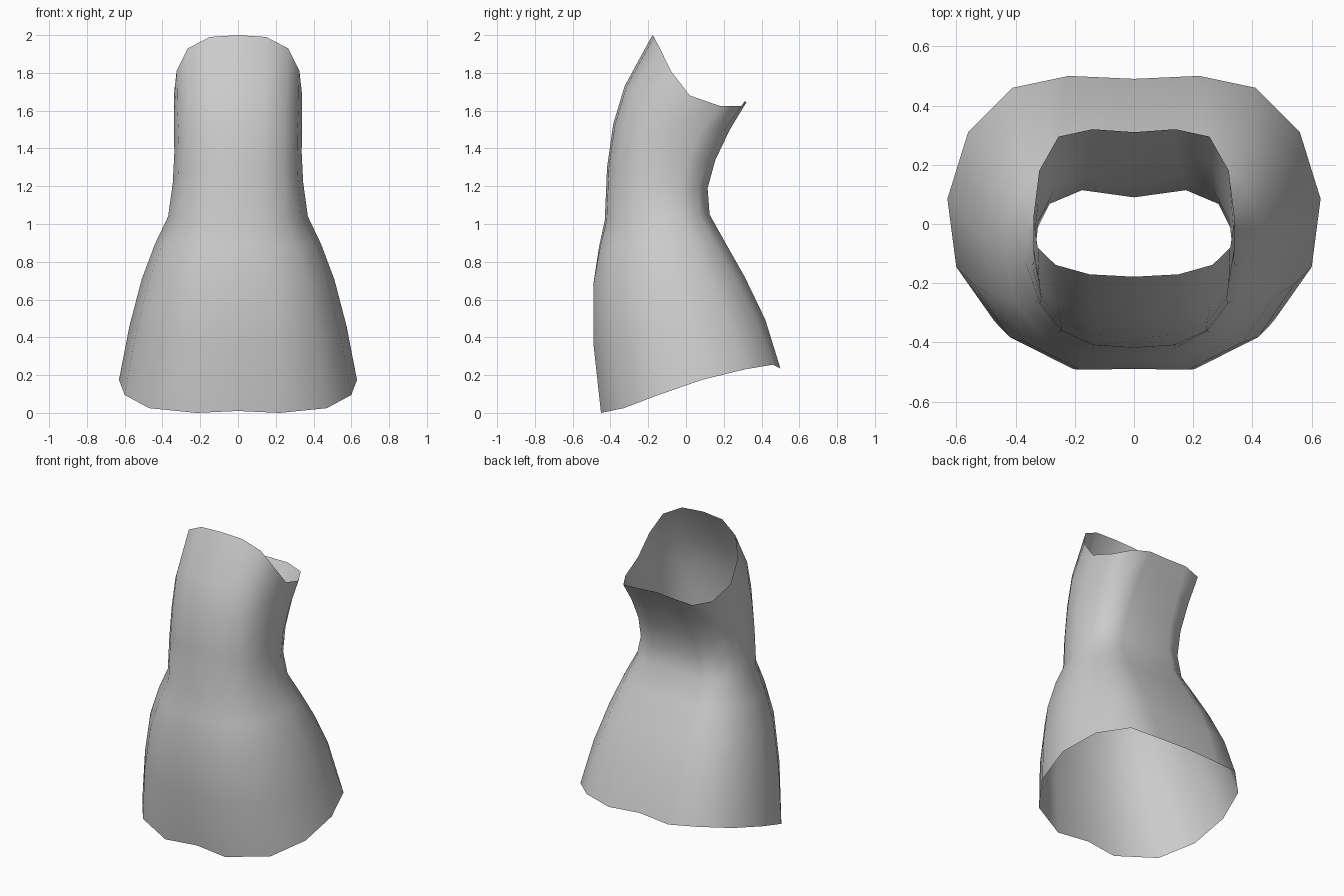
import bpy, bmesh

if "Cube" in bpy.data.objects:
    bpy.data.objects.remove(bpy.data.objects["Cube"])

# Half outlines (x, y, z) from front centre round to back centre
BOTTOM = [(0, -.43, .01), (.22, -.45, 0), (.47, -.33, .025), (.60, -.145, .095), (.63, .085, .175),
          (.56, .31, .23), (.41, .46, .255), (.22, .50, .235), (0, .49, .25)]
WAIST = [(0, -.43, 1.02), (.14, -.42, 1.02), (.255, -.365, 1.02), (.335, -.26, 1.03), (.37, -.12, 1.04),
         (.36, -.02, 1.05), (.315, .07, 1.05), (.20, .125, 1.05), (0, .095, 1.05)]
TOP = [(0, -.178, 2.0), (.15, -.17, 1.99), (.265, -.138, 1.93), (.325, -.08, 1.81), (.34, .02, 1.68),
       (.32, .18, 1.625), (.255, .295, 1.625), (.14, .32, 1.645), (0, .31, 1.65)]

# Rings between the outlines: half width, front y, back y, front z, back z
LOWER = [(.575, -.48, .40, .37, .50), (.51, -.49, .285, .68, .72), (.44, -.46, .18, .88, .90)]
UPPER = [(.345, -.418, .09, 1.30, 1.19), (.337, -.385, .135, 1.53, 1.34), (.34, -.325, .215, 1.73, 1.50)]


def normalise(ring):
    width = max(p[0] for p in ring)
    (_, yf, zf), (_, yb, zb) = ring[0], ring[-1]
    return [(x / width, (y - yf) / (yb - yf), (z - zf) / (zb - zf)) for x, y, z in ring]


def between(a, b, rows):
    na, nb = normalise(a), normalise(b)
    rings = []
    for i, (w, yf, yb, zf, zb) in enumerate(rows, 1):
        t = i / (len(rows) + 1)
        ring = []
        for p, q in zip(na, nb):
            x, y, z = (u + (v - u) * t for u, v in zip(p, q))
            ring.append((x * w, yf + y * (yb - yf), zf + z * (zb - zf)))
        rings.append(ring)
    return rings


# Open tube, mirrored across x = 0
rings = [BOTTOM] + between(BOTTOM, WAIST, LOWER) + [WAIST] + between(WAIST, TOP, UPPER) + [TOP]
bm = bmesh.new()
loops = []
for half in rings:
    full = half + [(-x, y, z) for x, y, z in half[-2:0:-1]]
    loops.append([bm.verts.new(p) for p in full])
for lo, hi in zip(loops, loops[1:]):
    n = len(lo)
    for i in range(n):
        j = (i + 1) % n
        bm.faces.new((lo[i], lo[j], hi[j], hi[i])).smooth = True
mesh = bpy.data.meshes.new("flared_sleeve")
bm.to_mesh(mesh)
bm.free()
sleeve = bpy.data.objects.new("flared_sleeve", mesh)
bpy.context.collection.objects.link(sleeve)
